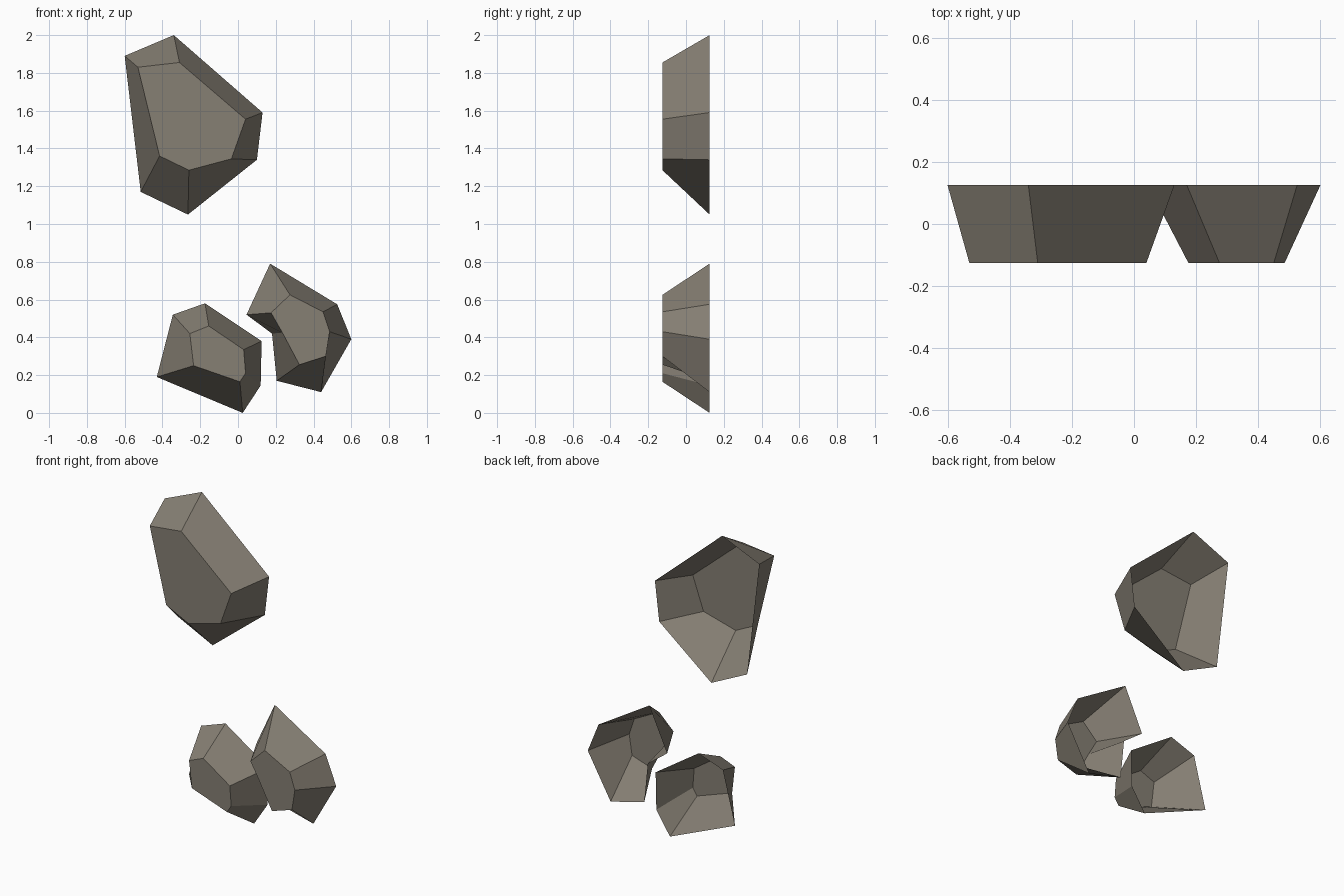
import bpy

if "Cube" in bpy.data.objects:
    bpy.data.objects.remove(bpy.data.objects["Cube"])

HALF_DEPTH = 0.125


def rock_shell(name, rim, face):
    """Faceted rock relief: wide open rim at the back, smaller flat face at the front."""
    n = len(rim)
    verts = [(x, HALF_DEPTH, z) for x, z in rim] + [(x, -HALF_DEPTH, z) for x, z in face]
    faces = [tuple(range(n, 2 * n))]
    for i in range(n):
        j = (i + 1) % n
        faces.append((i, j, n + j, n + i))
    mesh = bpy.data.meshes.new(name)
    mesh.from_pydata(verts, [], faces)
    mesh.update()
    obj = bpy.data.objects.new(name, mesh)
    bpy.context.collection.objects.link(obj)
    # stone colour
    mesh.materials.append(stone)
    return obj


stone = bpy.data.materials.new("stone")
stone.diffuse_color = (0.24, 0.215, 0.175, 1)
stone.use_nodes = True
stone.node_tree.nodes["Principled BSDF"].inputs["Base Color"].default_value = stone.diffuse_color

# Large upper rock
rock_shell("large_rock",
           [(-.34, 2.0), (-.60, 1.89), (-.515, 1.17), (-.265, 1.05), (.10, 1.34), (.13, 1.59)],
           [(-.31, 1.855), (-.53, 1.83), (-.415, 1.36), (-.26, 1.285), (-.035, 1.345), (.04, 1.555)])

# Small lower left rock
rock_shell("lower_left_rock",
           [(-.175, .58), (-.345, .52), (-.43, .19), (.025, 0), (.12, .145), (.125, .38)],
           [(-.155, .46), (-.255, .42), (-.235, .25), (.01, .165), (.04, .21), (.03, .335)])

# Notched lower right rock
rock_shell("lower_right_rock",
           [(.17, .79), (.045, .52), (.18, .42), (.205, .17), (.44, .11), (.60, .39), (.525, .575)],
           [(.275, .625), (.175, .53), (.235, .425), (.325, .255), (.465, .30), (.485, .43), (.45, .535)])
